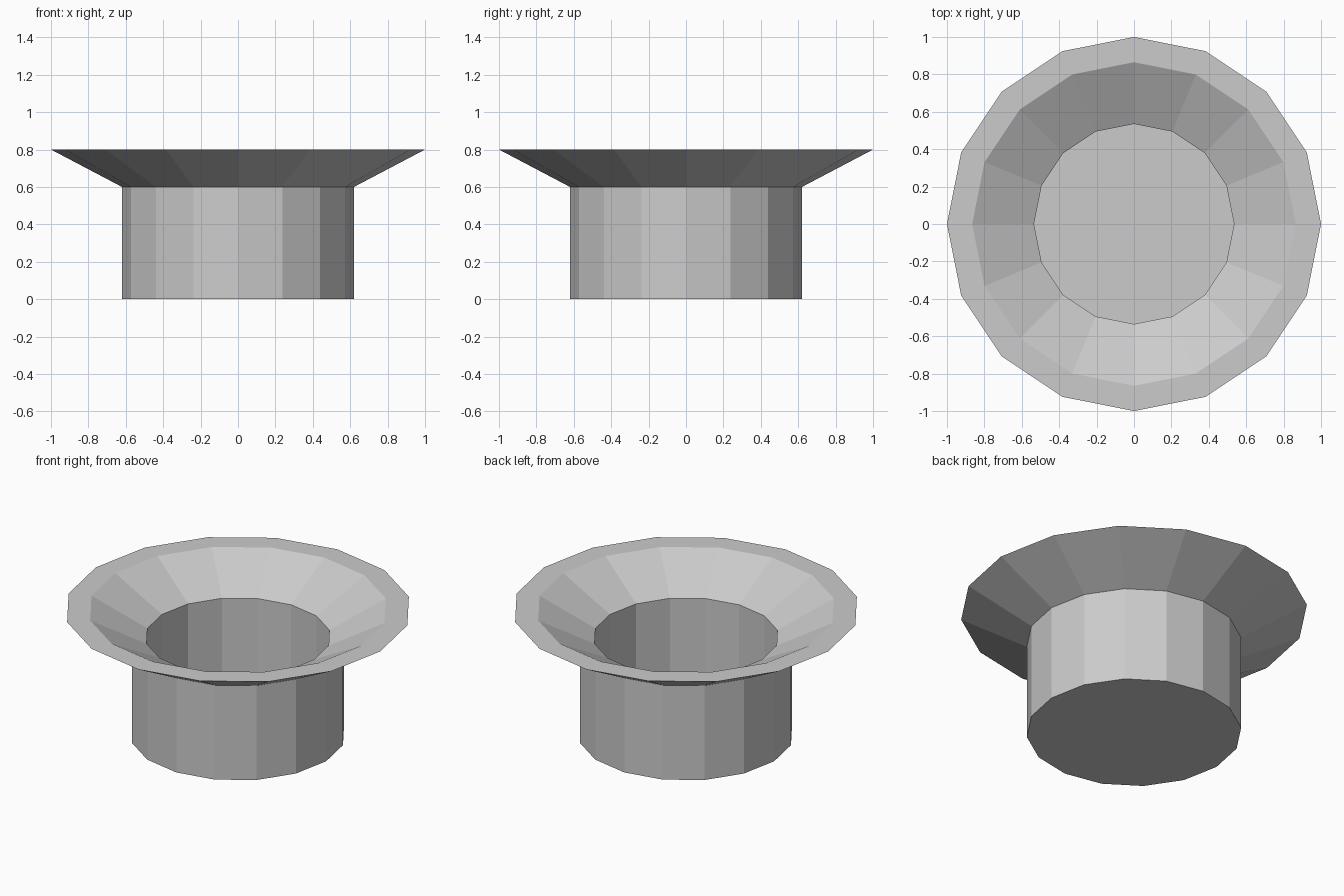
import bpy
import bmesh
import math

cube = bpy.data.objects.get("Cube")
if cube:
    bpy.data.objects.remove(cube, do_unlink=True)

SIDES = 16


def make_material(name, color):
    mat = bpy.data.materials.new(name)
    mat.use_nodes = True
    mat.diffuse_color = color
    mat.node_tree.nodes["Principled BSDF"].inputs["Base Color"].default_value = color
    return mat


def lathe(name, profile, mat):
    """Revolve an (r, z) profile around z into a closed, flat-faced solid."""
    bm = bmesh.new()
    verts = [bm.verts.new((r, 0, z)) for r, z in profile]
    edges = [bm.edges.new(pair) for pair in zip(verts, verts[1:])]
    bmesh.ops.spin(bm, geom=verts + edges, cent=(0, 0, 0), axis=(0, 0, 1),
                   angle=math.tau, steps=SIDES)
    bmesh.ops.remove_doubles(bm, verts=bm.verts, dist=0.0005)
    # Merge the fans of the base and floor into single flat faces
    bmesh.ops.dissolve_verts(bm, verts=[v for v in bm.verts if v.co.xy.length < 0.001])
    bmesh.ops.recalc_face_normals(bm, faces=bm.faces)
    mesh = bpy.data.meshes.new(name)
    bm.to_mesh(mesh)
    bm.free()
    mesh.materials.append(mat)
    obj = bpy.data.objects.new(name, mesh)
    bpy.context.collection.objects.link(obj)
    return obj


grey = make_material("light_grey", (0.6, 0.6, 0.6, 1))

# Hollow cup with a flared rim: outside from base to lip, then back down inside
lathe("flared_cup", [
    (0, 0), (0.62, 0), (0.62, 0.6), (1, 0.8),
    (0.865, 0.8), (0.535, 0.625), (0.535, 0.08), (0, 0.08),
], grey)
